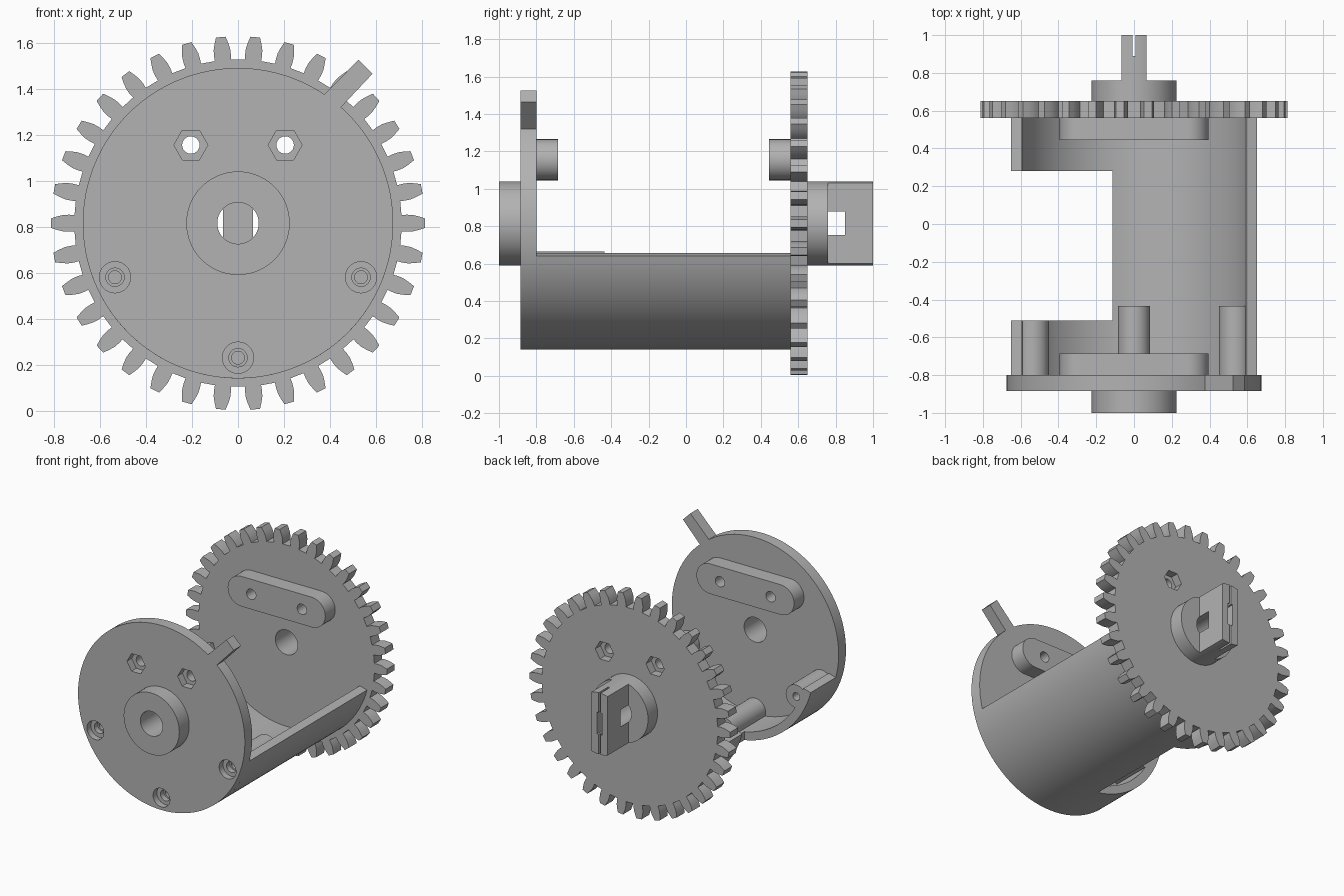
import bpy, bmesh
from math import sin, cos, pi, radians

cube = bpy.data.objects.get("Cube")
if cube:
    bpy.data.objects.remove(cube)

AXIS_Z = 0.815
GREY = (0.45, 0.45, 0.45, 1)
mat = bpy.data.materials.new("plain grey")
mat.use_nodes = True
mat.diffuse_color = GREY
mat.node_tree.nodes["Principled BSDF"].inputs["Base Color"].default_value = GREY
mat.node_tree.nodes["Principled BSDF"].inputs["Roughness"].default_value = 0.6


def arc(r, a0, a1, n, cx=0, cz=0):
    """Points on an arc, angles in degrees, both ends included."""
    steps = [radians(a0 + (a1 - a0) * i / n) for i in range(n + 1)]
    return [(cx + r * cos(a), cz + r * sin(a)) for a in steps]


def circle(r, cx=0, cz=0, n=48):
    return arc(r, 0, 360, n, cx, cz)[:-1]


def box(x0, x1, z0, z1):
    return [(x0, z0), (x1, z0), (x1, z1), (x0, z1)]


def prism(name, outline, y0, y1):
    """Extrude an outline, given around the main axis, from y0 to y1."""
    bm = bmesh.new()
    face = bm.faces.new([bm.verts.new((x, y0, z + AXIS_Z)) for x, z in outline])
    ext = bmesh.ops.extrude_face_region(bm, geom=[face])["geom"]
    verts = [g for g in ext if isinstance(g, bmesh.types.BMVert)]
    bmesh.ops.translate(bm, verts=verts, vec=(0, y1 - y0, 0))
    bmesh.ops.recalc_face_normals(bm, faces=bm.faces)
    mesh = bpy.data.meshes.new(name)
    bm.to_mesh(mesh)
    bm.free()
    mesh.materials.append(mat)
    ob = bpy.data.objects.new(name, mesh)
    bpy.context.collection.objects.link(ob)
    return ob


def combine(ob, pieces, operation="DIFFERENCE"):
    """Cut or join prisms, each given as (outline, y0, y1)."""
    for piece in pieces:
        tool = prism("cutter", *piece)
        tool.hide_render = True
        mod = ob.modifiers.new("bool", "BOOLEAN")
        mod.operation, mod.solver, mod.object = operation, "EXACT", tool
        bpy.context.view_layer.objects.active = ob
        bpy.ops.object.modifier_apply(modifier=mod.name)
        mesh = tool.data
        bpy.data.objects.remove(tool)
        bpy.data.meshes.remove(mesh)
    return ob


BORE, HUB, RIM = 0.09, 0.225, 0.675
LUG_Z, BOLT_X = 0.34, 0.205
bosses = {"left_boss": (0.535, -0.235, -0.435),
          "right_boss": (-0.535, -0.235, -0.51),
          "bottom_boss": (0, -0.585, -0.435)}


def bolt_cuts(y0, y1, nut0, nut1):
    """Two through holes with hexagonal nut pockets."""
    cuts = []
    for x in (-BOLT_X, BOLT_X):
        cuts.append((circle(0.038, x, LUG_Z, 24), y0, y1))
        cuts.append((circle(0.074, x, LUG_Z, 6), nut0, nut1))
    return cuts


# Front disc with pointer tab, bore, nut pockets and screw counterbores
disc = prism("front_disc", circle(RIM, n=128), -0.885, -0.80)
tab = [(0.365, 0.55), (0.425, 0.48), (0.585, 0.65), (0.525, 0.711)]
combine(disc, [(tab, -0.885, -0.80)], "UNION")
cuts = [(circle(BORE), -1.1, -0.7)] + bolt_cuts(-1, -0.7, -1, -0.83)
for x, z, end in bosses.values():
    cuts.append((circle(0.068, x, z, 32), -1, -0.84))
    cuts.append((circle(0.04, x, z, 24), -1, -0.7))
combine(disc, cuts)

# Front hub
combine(prism("front_hub", circle(HUB, n=64), -1, -0.885),
        [(circle(BORE), -1.1, -0.8)])

# Screw bosses with pilot holes
for name, (x, z, end) in bosses.items():
    combine(prism(name, circle(0.085, x, z, 32), -0.80, end),
            [(circle(0.028, x, z, 24), -0.9, 0)])

# Rounded lugs facing each other
lug = arc(0.11, -90, 90, 20, 0.285, LUG_Z) + arc(0.11, 90, 270, 20, -0.285, LUG_Z)
for name, y0, y1 in (("front_lug", -0.80, -0.685), ("rear_lug", 0.445, 0.56)):
    combine(prism(name, lug, y0, y1),
            [(circle(0.038, x, LUG_Z, 24), y0 - 0.1, y1 + 0.1)
             for x in (-BOLT_X, BOLT_X)])

# Trough joining the disc to the gear, with a window cut in one side
trough = arc(RIM, 195, 345, 64) + arc(0.615, 345, 195, 64)
combine(prism("trough", trough, -0.80, 0.56),
        [(box(-0.9, -0.115, -0.9, 0.1), -0.51, 0.28)])

# Gear wheel
TEETH = 34
flank = [(0.712, 0.035), (0.735, 0.037), (0.76, 0.036), (0.785, 0.03), (0.813, 0.021)]
outline = []
for i in range(TEETH):
    a = 2 * pi * i / TEETH
    tooth = [(r, -w) for r, w in flank] + [(r, w) for r, w in reversed(flank)]
    outline += [(r * cos(a + w / r), r * sin(a + w / r)) for r, w in tooth]
combine(prism("gear", outline, 0.56, 0.65),
        [(circle(BORE), 0.4, 0.8)] + bolt_cuts(0.4, 0.8, 0.59, 0.8))

# Rear hub
combine(prism("rear_hub", circle(HUB, n=64), 0.65, 0.76),
        [(circle(BORE), 0.6, 0.9)])

# Split tang on the rear hub
half = 73.2
tang = arc(HUB, half, 180 - half, 12) + arc(HUB, 180 + half, 360 - half, 12)
combine(prism("drive_tang", tang, 0.76, 1),
        [(circle(BORE), 0.7, 0.85),
         (box(-0.007, 0.007, -0.3, 0.3), 0.89, 1.1),
         (box(-0.02, 0.02, -0.08, 0.08), 0.89, 1.1)])

# Smooth the round walls, keep the edges crisp
bpy.ops.object.select_all(action="DESELECT")
for ob in bpy.context.collection.objects:
    if ob.type == "MESH":
        ob.select_set(True)
        bpy.context.view_layer.objects.active = ob
bpy.ops.object.shade_smooth_by_angle(angle=radians(25))
